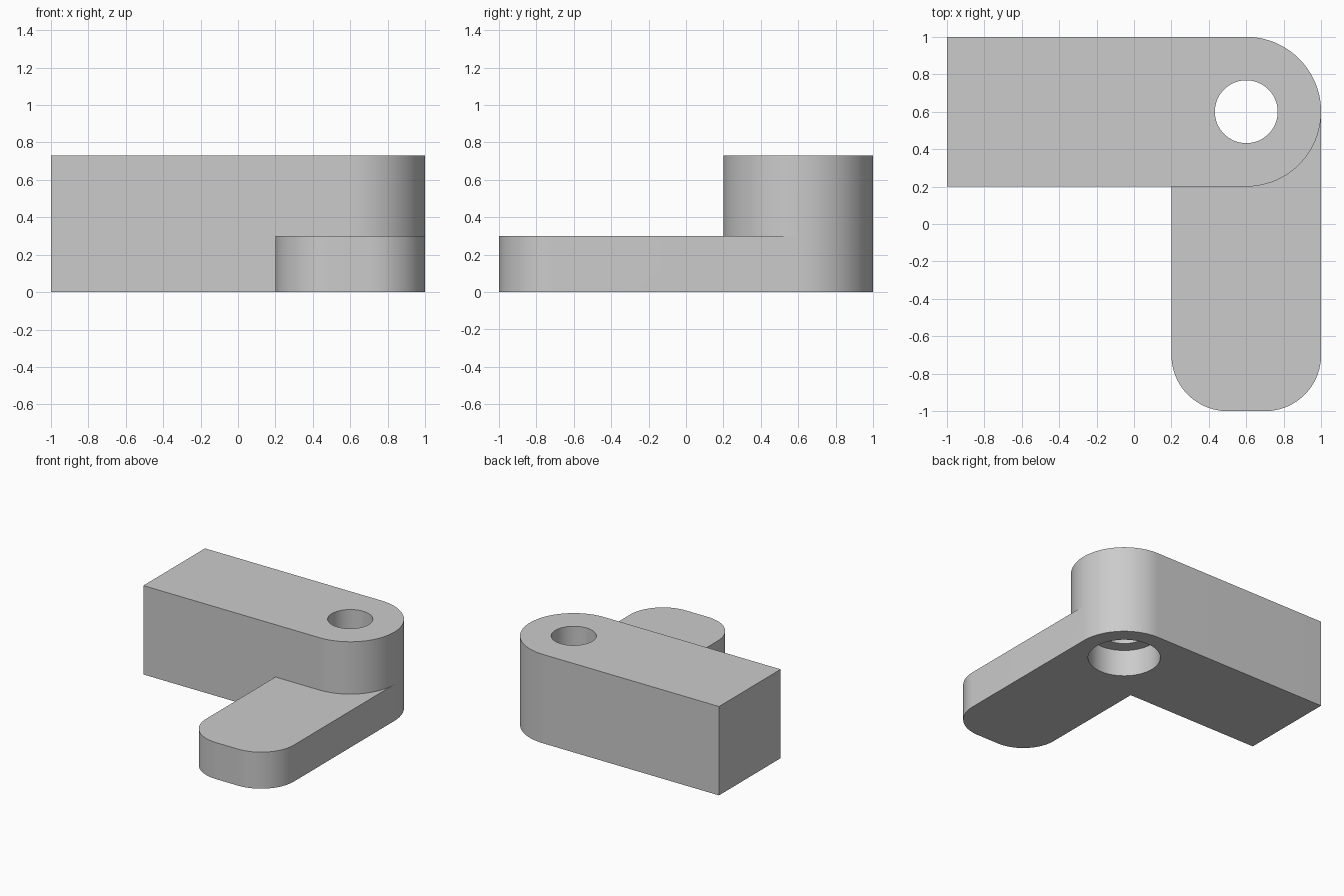
import bpy
import bmesh
from math import sin, cos, pi, radians

cube = bpy.data.objects.get("Cube")
if cube:
    bpy.data.objects.remove(cube, do_unlink=True)

HEIGHT, FOOT_HEIGHT = 0.73, 0.30
PIVOT = (0.6, 0.6)

grey = bpy.data.materials.new("plain grey")
grey.use_nodes = True
colour = (0.6, 0.6, 0.6, 1)
grey.diffuse_color = colour
grey.node_tree.nodes["Principled BSDF"].inputs["Base Color"].default_value = colour


def arc(centre, radius, start, end, steps):
    """Points along an arc, angles in degrees."""
    angles = [radians(start + (end - start) * i / steps) for i in range(steps + 1)]
    return [(centre[0] + radius * cos(a), centre[1] + radius * sin(a)) for a in angles]


def prism(name, outline, bottom, top):
    """Extrude a flat counter-clockwise outline from bottom to top."""
    bm = bmesh.new()
    face = bm.faces.new([bm.verts.new((x, y, bottom)) for x, y in outline])
    result = bmesh.ops.extrude_face_region(bm, geom=[face])
    raised = [v for v in result["geom"] if isinstance(v, bmesh.types.BMVert)]
    bmesh.ops.translate(bm, verts=raised, vec=(0, 0, top - bottom))
    bmesh.ops.recalc_face_normals(bm, faces=bm.faces)
    mesh = bpy.data.meshes.new(name)
    bm.to_mesh(mesh)
    bm.free()
    mesh.materials.append(grey)
    obj = bpy.data.objects.new(name, mesh)
    bpy.context.collection.objects.link(obj)
    return obj


def combine(target, other, operation):
    """Apply a boolean and discard the other solid."""
    bpy.context.view_layer.objects.active = target
    mod = target.modifiers.new(operation.lower(), "BOOLEAN")
    mod.operation, mod.solver, mod.object = operation, "EXACT", other
    bpy.ops.object.modifier_apply(modifier=mod.name)
    bpy.data.objects.remove(other, do_unlink=True)


# Tall arm with one rounded end
bracket = prism("bracket", [(-1, 1), (-1, 0.2)] + arc(PIVOT, 0.4, -90, 90, 48), 0, HEIGHT)

# Low foot with two rounded corners, running back into the arm
foot_outline = ([(1, 0.6), (0.2, 0.6)]
                + arc((0.5, -0.7), 0.3, 180, 270, 24)
                + arc((0.7, -0.7), 0.3, 270, 360, 24))
combine(bracket, prism("foot", foot_outline, 0, FOOT_HEIGHT), "UNION")

# Through hole, and the wider recess around it underneath
for name, radius, top in (("hole_cutter", 0.168, HEIGHT + 0.1),
                          ("recess_cutter", 0.272, 0.22)):
    cutter = prism(name, arc(PIVOT, radius, 0, 360, 64)[:-1], -0.1, top)
    cutter.hide_render = True
    combine(bracket, cutter, "DIFFERENCE")

# Smooth curved walls, crisp edges
bpy.ops.object.select_all(action="DESELECT")
bracket.select_set(True)
bpy.context.view_layer.objects.active = bracket
bpy.ops.object.shade_smooth_by_angle(angle=radians(30))
